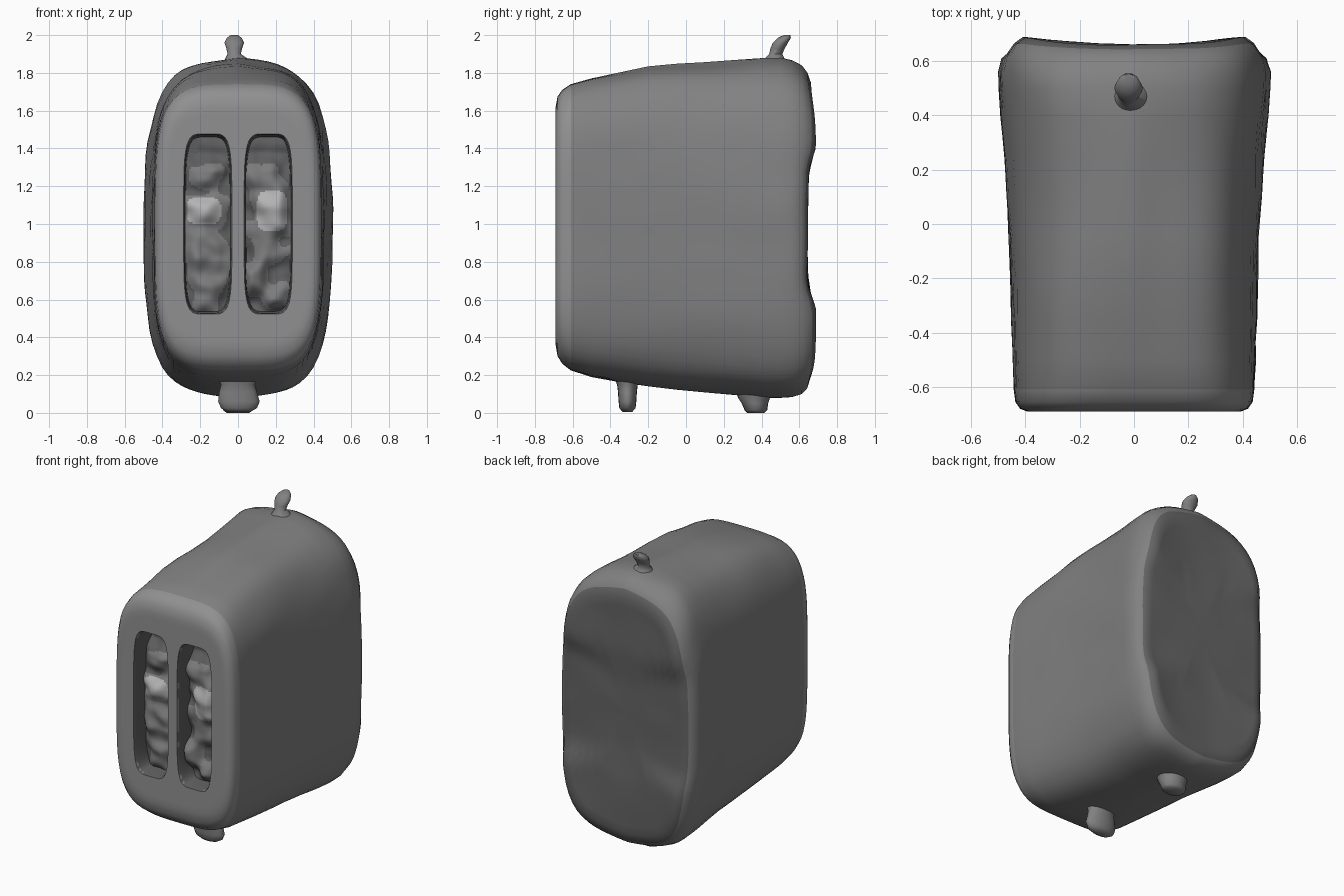
import bpy, bmesh, math
from mathutils import Vector, noise

if "Cube" in bpy.data.objects:
    bpy.data.objects.remove(bpy.data.objects["Cube"])

N = 96


def grey(name, v):
    m = bpy.data.materials.new(name)
    m.diffuse_color = (v, v, v, 1)
    m.use_nodes = True
    m.node_tree.nodes["Principled BSDF"].inputs["Base Color"].default_value = m.diffuse_color
    return m


SHELL, BACK, FRONT = grey("shell_grey", 0.22), grey("back_grey", 0.13), grey("front_grey", 0.28)
DARK, MID, PALE = grey("slot_dark", 0.11), grey("slot_mid", 0.2), grey("slot_pale", 0.45)
BODY_MATS = (SHELL, BACK, FRONT, DARK)


def smooth(ob, angle):
    bpy.ops.object.select_all(action='DESELECT')
    ob.select_set(True)
    bpy.context.view_layer.objects.active = ob
    bpy.ops.object.shade_smooth_by_angle(angle=math.radians(angle))


def finish(name, bm, angle=50, mats=(SHELL,)):
    bmesh.ops.recalc_face_normals(bm, faces=bm.faces)
    me = bpy.data.meshes.new(name)
    bm.to_mesh(me)
    bm.free()
    ob = bpy.data.objects.new(name, me)
    bpy.context.collection.objects.link(ob)
    for m in mats:
        me.materials.append(m)
    smooth(ob, angle)
    return ob


def loft(rings, tint=lambda k: 0):
    """Skin a list of closed point rings, cap both ends; tint gives a material per row."""
    bm = bmesh.new()
    rows = [[bm.verts.new(p) for p in r] for r in rings]
    n = len(rows[0])
    for k, (a, b) in enumerate(zip(rows, rows[1:])):
        for i in range(n):
            j = (i + 1) % n
            bm.faces.new((a[i], a[j], b[j], b[i])).material_index = tint(k)
    bm.faces.new(rows[0]).material_index = tint(0)
    bm.faces.new(rows[-1]).material_index = tint(len(rows))
    return bm


def section(y, hw, z0, z1, e, s=1.0, t=0.0):
    """Superellipse in the xz plane, scaled by s; t slopes roof and floor and bows the sides."""
    pts, cz, hz = [], (z0 + z1) / 2, (z1 - z0) / 2
    for i in range(N):
        a = 2 * math.pi * i / N
        c, d = math.cos(a), math.sin(a)
        r = (abs(c) ** e + abs(d) ** e) ** (-1 / e)
        x, z = c * r, d * r
        x, z = x * (1 - 0.11 * t * z * z), z * (1 - (0.11 if d > 0 else 0.08) * t * abs(x) ** 1.3)
        pts.append(Vector((hw * x * s, y, cz + hz * z * s)))
    return pts


def body_ring(p, s=1.0):
    return section(*p, s, min(1, max(0, (p[0] + 0.65) / 0.8)))


# Body: y, half width, bottom, top, squareness
profile = [(-0.69, 0.395, 0.36, 1.62, 4.5), (-0.68, 0.42, 0.30, 1.675, 4.3),
           (-0.655, 0.437, 0.26, 1.71, 4.2), (-0.61, 0.443, 0.225, 1.74, 4.1),
           (-0.5, 0.447, 0.19, 1.77, 4.1), (-0.35, 0.45, 0.165, 1.805, 4.2),
           (-0.2, 0.455, 0.145, 1.835, 4.4), (-0.05, 0.46, 0.125, 1.848, 4.6),
           (0.1, 0.468, 0.108, 1.858, 4.8), (0.25, 0.478, 0.092, 1.868, 5),
           (0.4, 0.49, 0.08, 1.88, 5.2), (0.5, 0.498, 0.078, 1.882, 5.3),
           (0.56, 0.50, 0.082, 1.868, 5.4), (0.62, 0.488, 0.10, 1.84, 5.5),
           (0.665, 0.462, 0.13, 1.80, 5.5), (0.69, 0.43, 0.18, 1.75, 5.5)]
rings = [body_ring(profile[0], s) for s in (0.02, 0.3, 0.6, 0.82, 0.94)]
rings += [body_ring(p) for p in profile]
rings += [body_ring(profile[-1], s) for s in (0.93, 0.85, 0.74, 0.62, 0.5, 0.35, 0.2, 0.02)]

# Dished back and lightly lumpy skin
for r in rings:
    for p in r:
        if p.y > 0.6:
            w = (p.y - 0.6) / 0.09
            t = min(1, max(0, (abs(p.z - 0.98) - 0.28) / 0.18))
            dip = 0.045 * (1 - t * t * (3 - 2 * t))
            dip = max(dip, 0.03 * max(0, 1 - (p.x / 0.42) ** 2))
            p.y -= w * (dip + 0.008 * noise.noise(p * 4))
        elif p.y > -0.6:
            k = 0.008 * noise.noise(p * 5)
            p.x += k * (1 if p.x > 0 else -1)
            p.z += k
body = finish("body", loft(rings, lambda k: 2 if k < 8 else 1 if k > 18 else 0), 50, BODY_MATS)


# Two long slots sunk into the front
def slot_section(cx, y, hw, hz, e=5):
    return [p + Vector((cx, 0, 0)) for p in section(y, hw, 1.0 - hz, 1.0 + hz, e)]


for side in (-1, 1):
    cx = 0.16 * side
    cutter = finish("slot_cutter", loft([
        slot_section(cx, -0.75, 0.15, 0.50), slot_section(cx, -0.70, 0.132, 0.482),
        slot_section(cx, -0.675, 0.121, 0.471), slot_section(cx, -0.53, 0.115, 0.46)]),
        50, BODY_MATS)
    mod = body.modifiers.new("slot", 'BOOLEAN')
    mod.operation = 'DIFFERENCE'
    mod.solver = 'EXACT'
    mod.object = cutter
    bpy.context.view_layer.objects.active = body
    bpy.ops.object.modifier_apply(modifier=mod.name)
    bpy.data.objects.remove(cutter)
smooth(body, 40)
for f in body.data.polygons:
    c = f.center
    if abs(c.x) < 0.29 and 0.5 < c.z < 1.5 and -0.685 < c.y < -0.5:
        f.material_index = 3

# Uneven contents of each slot: x, z, spread x, spread z, rise towards the front
lumps = {-1: [(-0.18, 1.07, 0.10, 0.08, 0.07), (-0.17, 0.84, 0.10, 0.13, 0.06),
              (-0.17, 0.62, 0.08, 0.08, 0.04), (-0.15, 1.26, 0.10, 0.07, 0.04)],
         1: [(0.18, 1.07, 0.09, 0.12, 0.08), (0.13, 1.26, 0.09, 0.08, 0.05),
             (0.17, 0.86, 0.09, 0.08, 0.04), (0.09, 0.71, 0.06, 0.08, 0.08),
             (0.20, 0.62, 0.07, 0.06, 0.05)]}
for side, name in ((-1, "left_slot_contents"), (1, "right_slot_contents")):
    bm = bmesh.new()
    bmesh.ops.create_grid(bm, x_segments=28, y_segments=100, size=1)
    for v in bm.verts:
        x, z = 0.16 * side + v.co.x * 0.125, 1.0 + v.co.y * 0.47
        y = -0.57 + 0.03 * noise.noise(Vector((x * 11, 3, z * 11)))
        y += 0.03 * max(0, min(1, (z - 1.28) / 0.1))
        for lx, lz, sx, sz, h in lumps[side]:
            y -= h * math.exp(-abs((x - lx) / sx) ** 3 - abs((z - lz) / sz) ** 3)
        v.co = Vector((x, max(y, -0.655), z))
    for f in bm.faces:
        c = f.calc_center_median()
        lx, lz, sx, sz, h = lumps[side][0]
        inside = ((c.x - lx) / sx) ** 4 + ((c.z - lz) / sz) ** 4 < 0.6
        f.material_index = 2 if inside else 0 if c.y > -0.585 else 1
    finish(name, bm, 180, (DARK, MID, PALE))


# Small pegs: lofts of ellipses given as x, y, z, half width x, half width y
def peg(name, rows, n=20):
    return finish(name, loft([[Vector((x + a * math.cos(2 * math.pi * i / n),
                                       y + b * math.sin(2 * math.pi * i / n), z))
                               for i in range(n)] for x, y, z, a, b in rows]), 60)


peg("top_knob", [(-0.01, 0.47, 1.82, 0.09, 0.09), (-0.01, 0.47, 1.88, 0.055, 0.05),
                 (-0.02, 0.475, 1.90, 0.035, 0.035), (-0.02, 0.485, 1.93, 0.042, 0.038),
                 (-0.02, 0.50, 1.96, 0.052, 0.04), (-0.02, 0.52, 1.985, 0.04, 0.035),
                 (-0.02, 0.535, 2.0, 0.02, 0.018)])
peg("front_foot", [(0, -0.31, 0.24, 0.13, 0.09), (0, -0.31, 0.15, 0.09, 0.055),
                   (0, -0.31, 0.11, 0.10, 0.05), (0.005, -0.31, 0.06, 0.11, 0.047),
                   (0.005, -0.31, 0.025, 0.095, 0.043), (0.005, -0.31, 0.005, 0.06, 0.025)])
peg("back_foot", [(0, 0.36, 0.18, 0.12, 0.11), (0, 0.36, 0.08, 0.09, 0.085),
                  (0, 0.365, 0.05, 0.085, 0.07), (0, 0.37, 0.015, 0.08, 0.06),
                  (0, 0.37, 0.0, 0.06, 0.045)])
